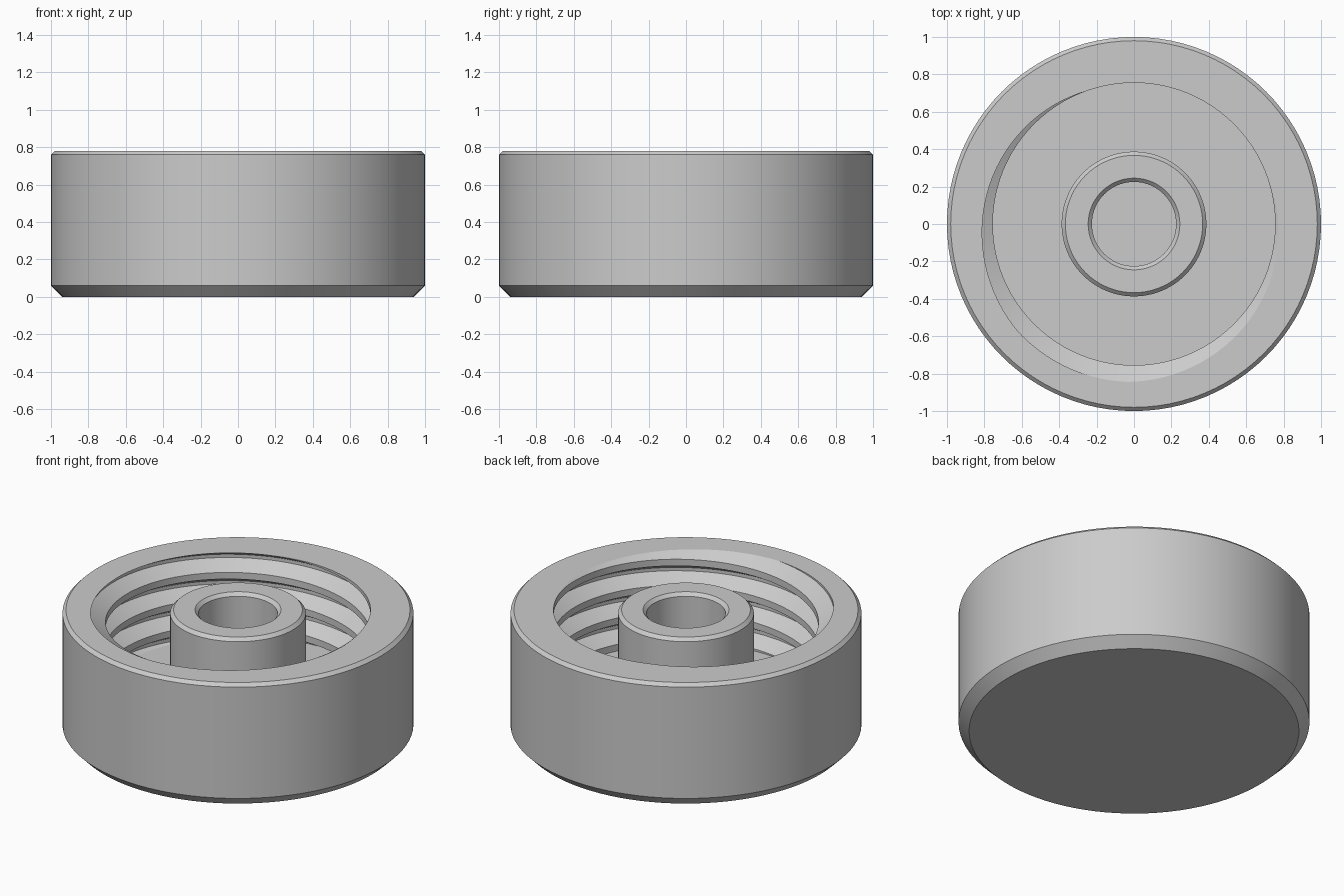
import bpy, bmesh, math
from mathutils import Vector

if "Cube" in bpy.data.objects:
    bpy.data.objects.remove(bpy.data.objects["Cube"])

SEG = 96                      # sides around every round part
TOP, FLOOR = 0.78, 0.22       # rim height, inner floor height
PITCH, R_MIN, R_MAX = 0.166, 0.755, 0.845

grey = bpy.data.materials.new("light grey")
grey.diffuse_color = (0.6, 0.6, 0.6, 1)
grey.use_nodes = True
grey.node_tree.nodes["Principled BSDF"].inputs["Base Color"].default_value = grey.diffuse_color


def lathe(bm, profile):
    """Spin a list of (radius, z) points about the z axis."""
    rings = []
    for r, z in profile:
        rings.append([bm.verts.new((r * math.cos(a), r * math.sin(a), z))
                      for a in (math.tau * i / SEG for i in range(SEG))])
    for lo, hi in zip(rings, rings[1:]):
        for i in range(SEG):
            j = (i + 1) % SEG
            bm.faces.new((lo[i], lo[j], hi[j], hi[i]))
    return rings


def finish(bm, name):
    bmesh.ops.recalc_face_normals(bm, faces=bm.faces[:])
    mesh = bpy.data.meshes.new(name)
    bm.to_mesh(mesh)
    bm.free()
    mesh.materials.append(grey)
    ob = bpy.data.objects.new(name, mesh)
    bpy.context.collection.objects.link(ob)
    bpy.ops.object.select_all(action='DESELECT')
    ob.select_set(True)
    bpy.context.view_layer.objects.active = ob
    bpy.ops.object.shade_smooth_by_angle(angle=math.radians(20))


def fill_level(bm, z):
    """Cap the open edges lying at height z."""
    edges = [e for e in bm.edges if e.is_boundary
             and all(abs(v.co.z - z) < 1e-4 for v in e.verts)]
    bmesh.ops.triangle_fill(bm, edges=edges, use_beauty=True, normal=Vector((0, 0, 1)))


# Internal thread: one-pitch profile swept along a helix, then trimmed
bm = bmesh.new()
section = [(R_MIN, 0), (R_MAX, -0.3125), (R_MAX, -0.4375), (R_MIN, -0.75), (R_MIN, -1)]
start = math.radians(110)     # where the groove first breaks through the rim
prev = None
for i in range(-5 * SEG, 3 * SEG):
    a = math.tau * i / SEG
    lead = TOP + PITCH * (a - start) / math.tau
    row = [bm.verts.new((r * math.cos(a), r * math.sin(a), lead + t * PITCH))
           for r, t in section]
    if prev:
        for k in range(len(section) - 1):
            bm.faces.new((prev[k], row[k], row[k + 1], prev[k + 1]))
    prev = row
bmesh.ops.remove_doubles(bm, verts=bm.verts[:], dist=1e-5)
for z, sign in ((TOP, 1), (FLOOR, -1)):
    bmesh.ops.bisect_plane(bm, geom=bm.verts[:] + bm.edges[:] + bm.faces[:], dist=1e-6,
                           plane_co=(0, 0, z), plane_no=(0, 0, sign), clear_outer=True)

# Inner floor, outer wall with chamfers, flat rim and underside
fill_level(bm, FLOOR)
rings = lathe(bm, [(0.94, 0), (1, 0.06), (1, TOP - 0.02), (0.98, TOP)])
bm.faces.new(rings[0])
fill_level(bm, TOP)
finish(bm, "threaded_cap")

# Hollow centre post with chamfered lips
bm = bmesh.new()
lathe(bm, [(0.387, FLOOR), (0.387, TOP - 0.02), (0.367, TOP),
           (0.245, TOP), (0.225, TOP - 0.02), (0.225, FLOOR), (0.387, FLOOR)])
bmesh.ops.remove_doubles(bm, verts=bm.verts[:], dist=1e-5)
finish(bm, "centre_post")
